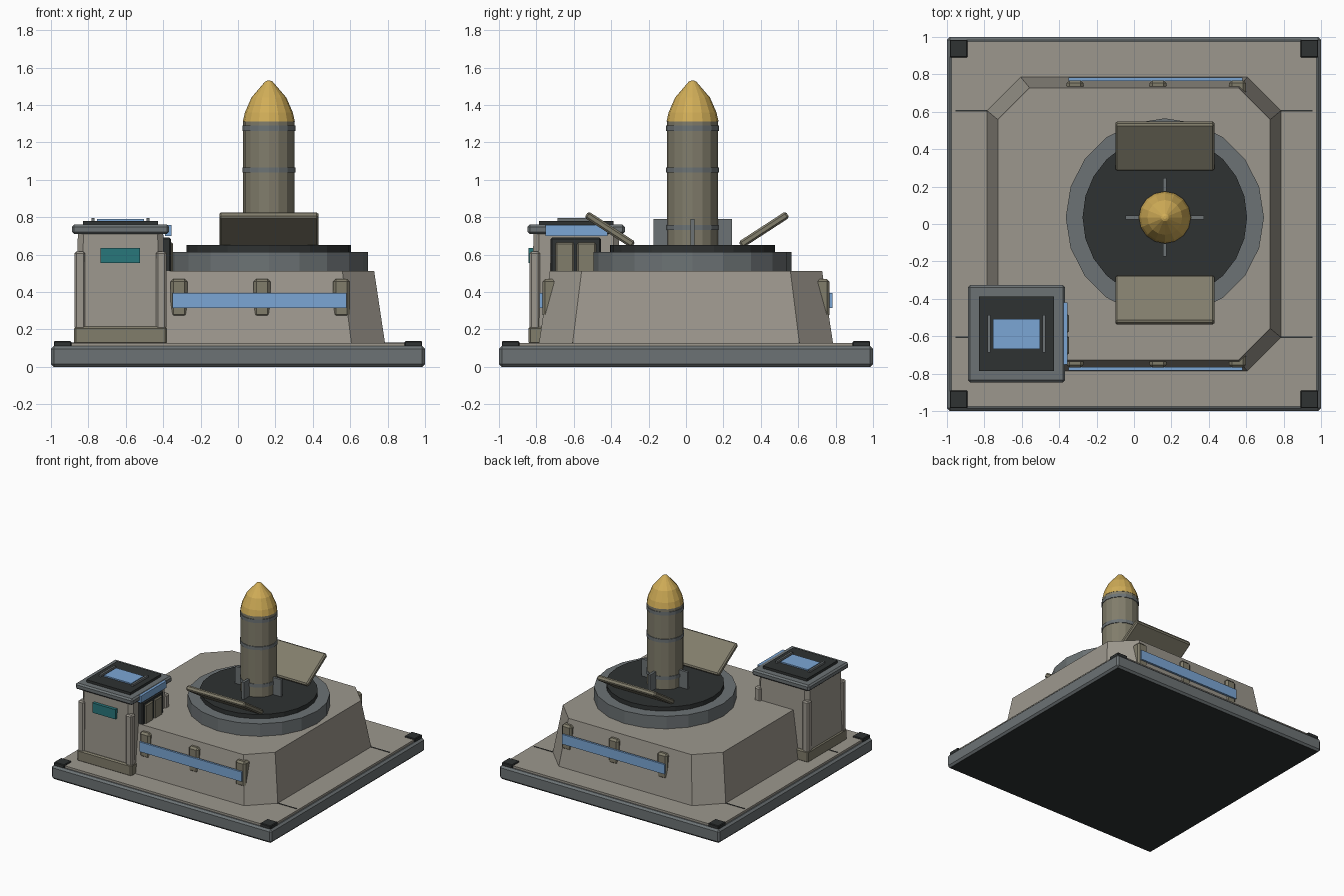
import bpy, bmesh, math
from mathutils import Vector

if "Cube" in bpy.data.objects:
    bpy.data.objects.remove(bpy.data.objects["Cube"])


def paint(name, r, g, b):
    m = bpy.data.materials.new(name)
    m.diffuse_color = [(c / 255) ** 2.2 for c in (r, g, b)] + [1]
    m.use_nodes = True
    m.node_tree.nodes["Principled BSDF"].inputs["Base Color"].default_value = m.diffuse_color
    return m


TAN = paint("concrete", 155, 150, 140)
OLIVE = paint("olive_panel", 128, 124, 107)
STEEL = paint("steel", 108, 114, 116)
DARK = paint("dark_metal", 50, 53, 53)
BLUE = paint("blue_trim", 122, 165, 212)
TEAL = paint("teal_glass", 45, 118, 122)
GOLD = paint("gold", 208, 172, 88)


def finish(name, bm, mat, bevel=0):
    bmesh.ops.recalc_face_normals(bm, faces=bm.faces)
    me = bpy.data.meshes.new(name)
    bm.to_mesh(me)
    bm.free()
    me.materials.append(mat)
    ob = bpy.data.objects.new(name, me)
    bpy.context.collection.objects.link(ob)
    if bevel:
        mod = ob.modifiers.new("bevel", 'BEVEL')
        mod.width, mod.segments = bevel, 1
    return ob


def box(name, x, y, z, mat, bevel=0, tilt=0):
    """Box from (min, max) ranges, optionally tilted about its own x axis."""
    bm = bmesh.new()
    bmesh.ops.create_cube(bm, size=1)
    bmesh.ops.scale(bm, vec=(x[1] - x[0], y[1] - y[0], z[1] - z[0]), verts=bm.verts)
    ob = finish(name, bm, mat, bevel)
    ob.location = (sum(x) / 2, sum(y) / 2, sum(z) / 2)
    ob.rotation_euler.x = tilt
    return ob


def loft(name, rings, mat, bevel=0):
    """Closed solid through stacked rings of points."""
    bm = bmesh.new()
    loops = [[bm.verts.new(p) for p in ring] for ring in rings]
    n = len(loops[0])
    for a, b in zip(loops, loops[1:]):
        for i in range(n):
            bm.faces.new((a[i], a[(i + 1) % n], b[(i + 1) % n], b[i]))
    bm.faces.new(loops[0][::-1])
    bm.faces.new(loops[-1])
    return finish(name, bm, mat, bevel)


CX, CY = 0.165, 0.035


def lathe(name, profile, sides, mat):
    """Turned part about the silo axis from (radius, z) pairs."""
    step = 2 * math.pi / sides
    return loft(name, [[(CX + r * math.cos(i * step), CY + r * math.sin(i * step), z)
                        for i in range(sides)] for r, z in profile], mat)


def octagon(cx, cy, h, c, z):
    """Square of half size h with corners cut by c."""
    k = h - c
    pts = [(h, -k), (h, k), (k, h), (-k, h), (-h, k), (-h, -k), (-k, -h), (k, -h)]
    return [(cx + x, cy + y, z) for x, y in pts]


# Ground slab with corner pads and seams
box("base_slab", (-1, 1), (-1, 1), (0, 0.11), STEEL, 0.015)
box("base_underside", (-0.985, 0.985), (-0.985, 0.985), (0, 0.002), DARK).location.z = 0
box("base_top", (-0.975, 0.975), (-0.975, 0.975), (0.10, 0.127), TAN)
for sx in (-1, 1):
    for sy in (-1, 1):
        xs = sorted((sx * 0.89, sx * 0.985))
        ys = sorted((sy * 0.89, sy * 0.985))
        box("corner_pad", xs, ys, (0.10, 0.137), DARK, 0.005)
        box("ground_seam", sorted((sx * 0.77, sx * 0.955)),
            (sy * 0.605 - 0.004, sy * 0.605 + 0.004), (0.12, 0.130), DARK)

# Sloped bunker
loft("bunker", [octagon(0, 0, 0.787, 0.18, 0.12), octagon(0, 0, 0.728, 0.17, 0.512)], TAN)

# Stripe and brackets on front and back walls
for s in (-1, 1):
    for x in (-0.315, 0.128, 0.553):
        box("wall_bracket", (x - 0.045, x + 0.045), sorted((s * 0.69, s * 0.768)),
            (0.265, 0.47), OLIVE, 0.015)
    box("wall_stripe", (-0.35, 0.58), sorted((s * 0.765, s * 0.782)), (0.315, 0.395), BLUE)

# Silo collar and well
lathe("silo_collar", [(0.53, 0.50), (0.53, 0.615)], 20, STEEL)
lathe("silo_well", [(0.44, 0.60), (0.44, 0.65)], 24, DARK)

# Open silo doors
for s in (-1, 1):
    y = 0.005 + s * 0.412
    box("silo_door", (-0.10, 0.43), (y - 0.15, y + 0.15), (0.713, 0.753), OLIVE, 0.01,
        s * math.radians(33))

# Missile
lathe("missile_body", [(0.137, 0.63), (0.137, 1.315)], 16, OLIVE)
lathe("missile_nose", [(0.139, 1.312), (0.128, 1.36), (0.093, 1.44), (0.02, 1.525), (0.008, 1.53)],
      16, GOLD)
for z in (0.745, 1.052, 1.275):
    lathe("missile_band", [(0.142, z - 0.014), (0.142, z + 0.014)], 16, STEEL)
for s in (-1, 1):
    box("missile_fin_x", sorted((CX + s * 0.12, CX + s * 0.21)), (CY - 0.01, CY + 0.01),
        (0.64, 0.79), STEEL)
    box("missile_fin_y", (CX - 0.01, CX + 0.01), sorted((CY + s * 0.12, CY + s * 0.21)),
        (0.64, 0.79), STEEL)

# Guard booth body, plinth and corner posts
BX, BY = -0.628, -0.587
box("booth_plinth", (BX - 0.248, BX + 0.248), (BY - 0.255, BY + 0.255), (0.12, 0.215), OLIVE, 0.01)
loft("booth_body", [octagon(BX, BY, 0.24, 0.03, 0.2), octagon(BX, BY, 0.228, 0.03, 0.72)], TAN)
for sx in (-1, 1):
    for sy in (-1, 1):
        px, py = BX + sx * 0.217, BY + sy * 0.222
        box("booth_post", (px - 0.028, px + 0.028), (py - 0.028, py + 0.028),
            (0.2, 0.617), TAN, 0.01)

# Booth window
box("booth_window", (-0.735, -0.525), (-0.842, -0.80), (0.555, 0.635), TEAL)

# Booth doorway on the right side
box("door_frame", (-0.42, -0.358), (-0.725, -0.455), (0.2, 0.69), DARK, 0.008)
for y in (-0.648, -0.532):
    box("door_leaf", (-0.40, -0.347), (y - 0.05, y + 0.05), (0.22, 0.665), OLIVE, 0.008)
box("door_lintel", (-0.39, -0.355), (-0.75, -0.42), (0.70, 0.757), BLUE)

# Booth roof, hatch and rails
box("booth_roof", (BX - 0.26, BX + 0.26), (BY - 0.26, BY + 0.26), (0.71, 0.76), STEEL, 0.012)
box("roof_hatch", (BX - 0.2, BX + 0.2), (BY - 0.2, BY + 0.2), (0.75, 0.78), DARK)
box("roof_panel", (BX - 0.125, BX + 0.125), (BY - 0.08, BY + 0.08), (0.77, 0.79), BLUE)
for s in (-1, 1):
    x = BX + s * 0.146
    box("roof_rail", (x - 0.008, x + 0.008), (BY - 0.1, BY + 0.1), (0.77, 0.796), STEEL)
